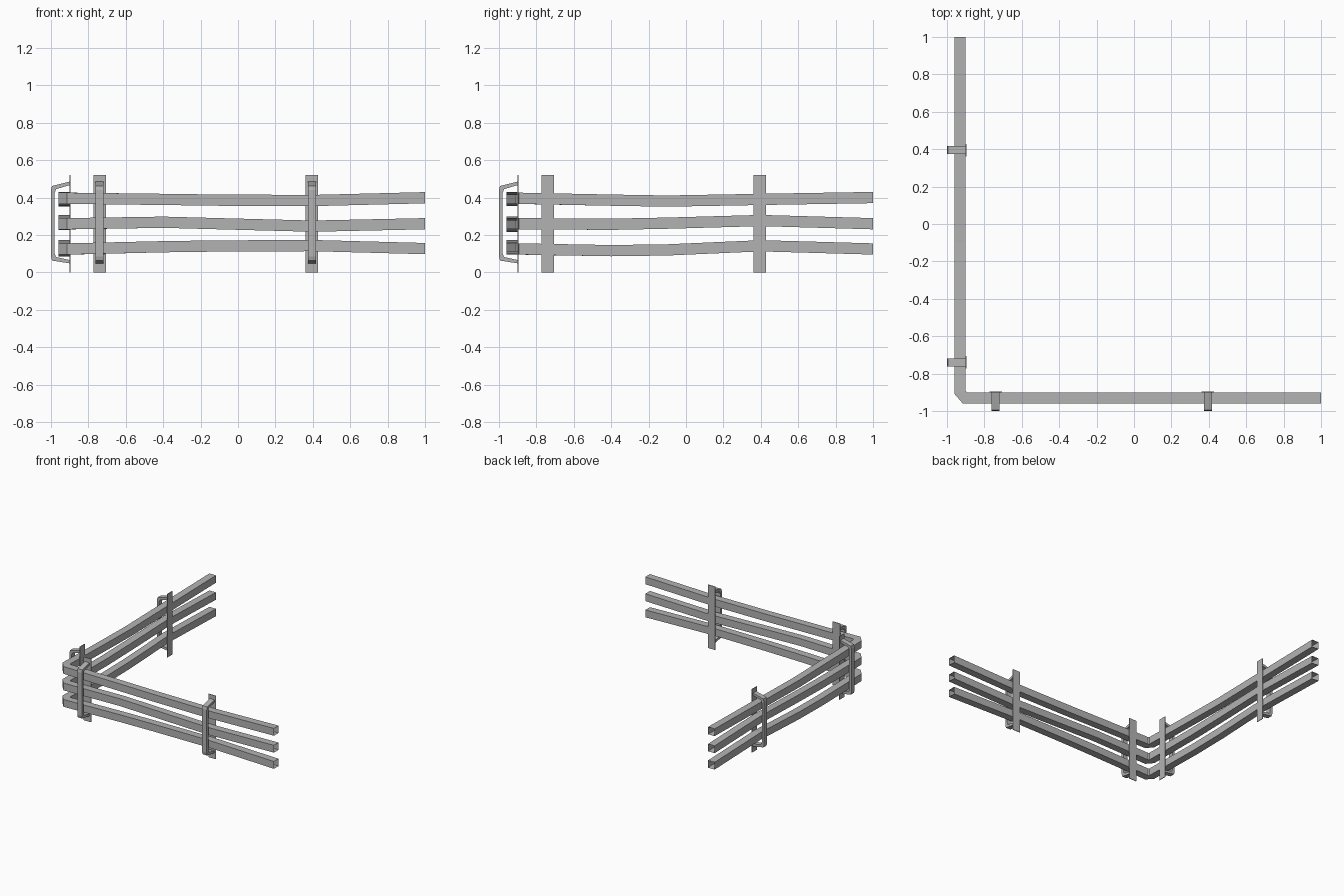
import bpy, bmesh

cube = bpy.data.objects.get("Cube")
if cube:
    bpy.data.objects.remove(cube, do_unlink=True)

steel = bpy.data.materials.new("grey steel")
steel.use_nodes = True
grey = (0.45, 0.45, 0.45, 1)
steel.diffuse_color = grey
steel.node_tree.nodes["Principled BSDF"].inputs["Base Color"].default_value = grey

OUTER, INNER, HALF = -0.96, -0.9, 0.03
STATIONS = (-0.4, -0.1, 0.4, 1)


def make_object(name, bm):
    bmesh.ops.recalc_face_normals(bm, faces=bm.faces)
    mesh = bpy.data.meshes.new(name)
    bm.to_mesh(mesh)
    bm.free()
    mesh.materials.append(steel)
    obj = bpy.data.objects.new(name, mesh)
    bpy.context.collection.objects.link(obj)
    return obj


def rail(name, corner_z, front_z, side_z):
    """Open square tube swept around the chamfered corner."""
    side = [((OUTER, t), (INNER, t), z) for t, z in zip(STATIONS, side_z)]
    corner = [((OUTER, -0.908), (INNER, -0.892), corner_z),
              ((-0.915, OUTER), (-0.892, INNER), corner_z)]
    front = [((t, OUTER), (t, INNER), z) for t, z in zip(STATIONS, front_z)]
    bm = bmesh.new()
    rings = []
    for out, inn, z in side[::-1] + corner + front:
        rings.append([bm.verts.new((*p, z + h)) for p, h in
                      ((out, -HALF), (inn, -HALF), (inn, HALF), (out, HALF))])
    for a, b in zip(rings, rings[1:]):
        for i in range(4):
            j = (i + 1) % 4
            bm.faces.new((a[i], a[j], b[j], b[i]))
    make_object(name, bm)


def extrusion(name, profile, along, half_width, swap):
    """Extrude a depth/height profile along an arm; swap puts it on the side arm."""
    bm = bmesh.new()
    ends = []
    for s in (-half_width, half_width):
        ends.append([bm.verts.new((d, along + s, z) if swap else (along + s, d, z))
                     for d, z in profile])
    a, b = ends
    n = len(profile)
    bm.faces.new(a)
    bm.faces.new(b[::-1])
    for i in range(n):
        j = (i + 1) % n
        bm.faces.new((a[i], b[i], b[j], a[j]))
    make_object(name, bm)


# Three gently wavy rails
rail("top_rail", 0.396, (0.39, 0.386, 0.384, 0.399), (0.386, 0.381, 0.39, 0.40))
rail("middle_rail", 0.26, (0.268, 0.26, 0.247, 0.26), (0.257, 0.263, 0.277, 0.26))
rail("bottom_rail", 0.125, (0.137, 0.141, 0.143, 0.127), (0.116, 0.12, 0.142, 0.125))

# Posts: a flat inner plate and a bent strap clasping the rails
plate = [(-0.9, 0), (-0.895, 0), (-0.895, 0.52), (-0.9, 0.52)]
strap = [(-0.9, 0.485), (-0.994, 0.462), (-1, 0.44), (-1, 0.085), (-0.994, 0.063),
         (-0.9, 0.048), (-0.9, 0.066), (-0.973, 0.082), (-0.98, 0.1),
         (-0.98, 0.425), (-0.973, 0.445), (-0.9, 0.466)]
for arm, swap in (("front", False), ("side", True)):
    for place, along in (("near", -0.74), ("far", 0.395)):
        extrusion(f"{arm}_{place}_plate", plate, along, 0.033, swap)
        extrusion(f"{arm}_{place}_strap", strap, along, 0.021, swap)
